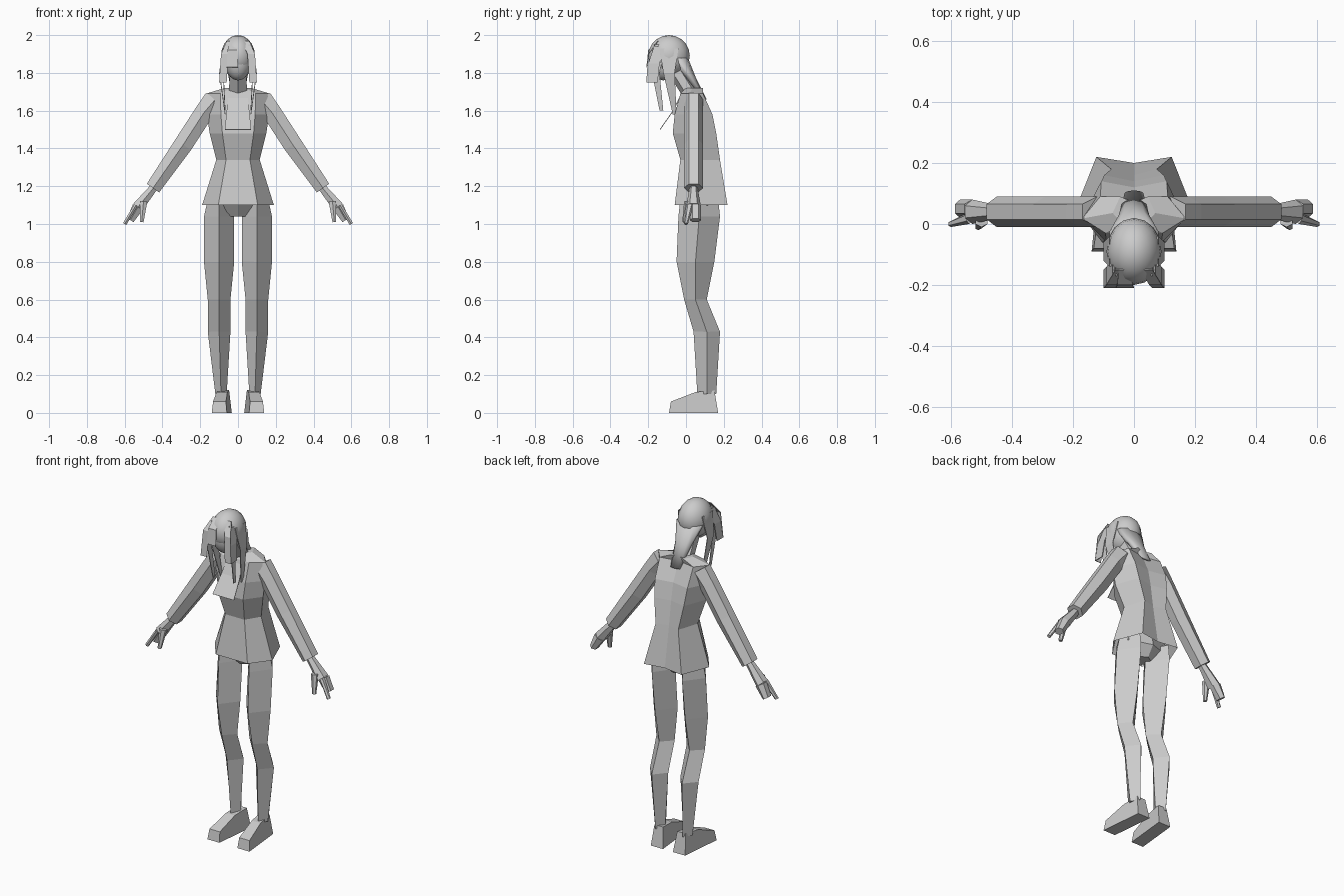
import bpy, bmesh
from math import sin, cos, pi
from mathutils import Vector, Matrix

default_cube = bpy.data.objects.get("Cube")
if default_cube:
    bpy.data.objects.remove(default_cube)

gray = bpy.data.materials.new("plain gray")
gray.use_nodes = True
gray.diffuse_color = (.6, .6, .6, 1)
gray.node_tree.nodes["Principled BSDF"].inputs["Base Color"].default_value = gray.diffuse_color


def add_part(name, bm, mirror=False, smooth=False, thickness=0):
    bmesh.ops.recalc_face_normals(bm, faces=bm.faces)
    mesh = bpy.data.meshes.new(name)
    bm.to_mesh(mesh)
    bm.free()
    mesh.materials.append(gray)
    for face in mesh.polygons:
        face.use_smooth = smooth
    part = bpy.data.objects.new(name, mesh)
    bpy.context.collection.objects.link(part)
    if mirror:
        part.modifiers.new("Mirror", "MIRROR")
    if thickness:
        part.modifiers.new("Solidify", "SOLIDIFY").thickness = thickness


def loft(name, rings, bottom=True, top=True, closed=True, **options):
    bm = bmesh.new()
    loops = [[bm.verts.new(point) for point in ring] for ring in rings]
    count = len(loops[0])
    for lower, upper in zip(loops, loops[1:]):
        for i in range(count if closed else count - 1):
            j = (i + 1) % count
            bm.faces.new((lower[i], lower[j], upper[j], upper[i]))
    if bottom:
        bm.faces.new(loops[0])
    if top:
        bm.faces.new(loops[-1])
    add_part(name, bm, **options)


def tube(name, sections, sides=6, **options):
    # Each section: x, y, z, half width, half depth; all rings share one tilt
    angles = [2 * pi * i / sides for i in range(sides)]
    run = Vector(sections[-1][:3]) - Vector(sections[0][:3])
    across = Vector((run.z, 0, -run.x)).normalized() / max(sin(angle) for angle in angles)
    rings = []
    for x, y, z, width, depth in sections:
        centre = Vector((x, y, z))
        rings.append([centre + across * width * sin(angle) + Vector((0, depth * cos(angle), 0))
                      for angle in angles])
    loft(name, rings, **options)


def ellipsoid(name, centre, radii):
    bm = bmesh.new()
    shape = Matrix.Translation(centre) @ Matrix.Diagonal((*radii, 1))
    bmesh.ops.create_uvsphere(bm, u_segments=16, v_segments=10, radius=1, matrix=shape)
    add_part(name, bm, smooth=True)


def ribbon(name, path, start_half, end_half, direction=Vector((1, 0, 0)), **options):
    # A thin strip whose half width changes evenly along its path
    rings = []
    for i, point in enumerate(path):
        share = i / (len(path) - 1)
        offset = direction * (start_half + (end_half - start_half) * share)
        rings.append([Vector(point) - offset, Vector(point) + offset])
    loft(name, rings, bottom=False, top=False, closed=False, thickness=.004, **options)


def jacket_ring(z, width, front, back):
    # Flat front panel, side ridges, and a spine set in between two back ridges
    middle = front + (back - front) * .4
    half = [(0, front, z), (width * .55, front, z), (width, middle, z),
            (width * .65, back, z), (0, back - .02, z)]
    return half + [(-x, y, z) for x, y, z in half[-2:0:-1]]


# Jacket with a flared, open hem and a low neckline
jacket_levels = [(1.1, .19, -.06, .22), (1.34, .115, -.03, .18), (1.48, .15, -.07, .16),
                 (1.58, .165, -.06, .14), (1.69, .17, -.03, .09), (1.72, .07, 0, .09)]
loft("jacket", [jacket_ring(*level) for level in jacket_levels], bottom=False)

# Flap hanging from the neckline
ribbon("chest_flap", [(0, -.03, 1.68), (0, -.07, 1.6), (0, -.14, 1.5)], .05, .07)

# Hips under the jacket
tube("hips", [(0, .07, 1.04, .04, .05), (0, .07, 1.1, .14, .09), (0, .07, 1.3, .1, .07)])

# Sleeves, from shoulder to cuff
tube("sleeves", [(.12, .04, 1.66, .06, .05), (.18, .04, 1.59, .05, .05),
                 (.29, .04, 1.42, .05, .05), (.45, .04, 1.19, .04, .05)], mirror=True)

# Hands with fingers and thumb
tube("palms", [(.44, .04, 1.2, .02, .02), (.53, .04, 1.09, .03, .04)], mirror=True)
tube("fingers", [(.53, .05, 1.09, .03, .03), (.57, .05, 1.02, .02, .03)], mirror=True)
tube("index_fingers", [(.54, .02, 1.1, .01, .02), (.6, 0, 1, .01, .01)], mirror=True)
tube("thumbs", [(.5, .01, 1.12, .02, .02), (.51, -.01, 1.01, .01, .01)], mirror=True)

# Trouser legs with front and back creases, from hip to ankle
tube("legs", [(.1, .07, 1.13, .06, .1), (.1, .07, 1.04, .08, .11), (.1, .05, .8, .08, .1),
              (.1, .05, .6, .06, .06), (.1, .11, .43, .06, .07), (.09, .11, .1, .03, .05)],
     sides=4, mirror=True)

# Shoes: a side profile that narrows upward, toes turned out
shoe_profile = [(-.09, 0), (-.08, .06), (.05, .11), (.15, .12), (.17, 0)]
loft("shoes", [[(.09 - y * .1 + side * (.04 - z * .1), y, z) for y, z in shoe_profile]
               for side in (-1, 1)], mirror=True)

# Neck, face and hair cap
tube("neck", [(0, .03, 1.68, .05, .05), (0, -.07, 1.84, .04, .05)])
ellipsoid("face", (0, -.12, 1.86), (.07, .07, .1))
ellipsoid("hair_cap", (0, -.09, 1.89), (.09, .11, .11))

# Hair running down the back of the neck
tube("back_hair", [(0, .1, 1.66, .03, .01), (0, .02, 1.78, .05, .03), (0, -.04, 1.88, .08, .05)],
     sides=10, smooth=True)

# Hair at the sides and front
front_to_back = Vector((0, 1, 0))
ribbon("side_hair", [(.08, -.09, 1.93), (.1, -.09, 1.8), (.07, -.06, 1.58)], .05, .01,
       front_to_back, mirror=True)
ribbon("front_strands", [(.06, -.14, 1.95), (.08, -.16, 1.8), (.07, -.13, 1.6)], .03, .01,
       front_to_back, mirror=True)
ribbon("cheek_hair", [(.07, -.14, 1.94), (.09, -.17, 1.85), (.1, -.18, 1.75)], .03, .03,
       front_to_back, mirror=True)
ribbon("side_fringe", [(.04, -.15, 1.97), (.07, -.2, 1.9), (.08, -.21, 1.75)], .02, .02, mirror=True)
ribbon("middle_fringe", [(-.03, -.15, 1.97), (-.03, -.2, 1.92), (-.03, -.21, 1.83)], .02, .03)
